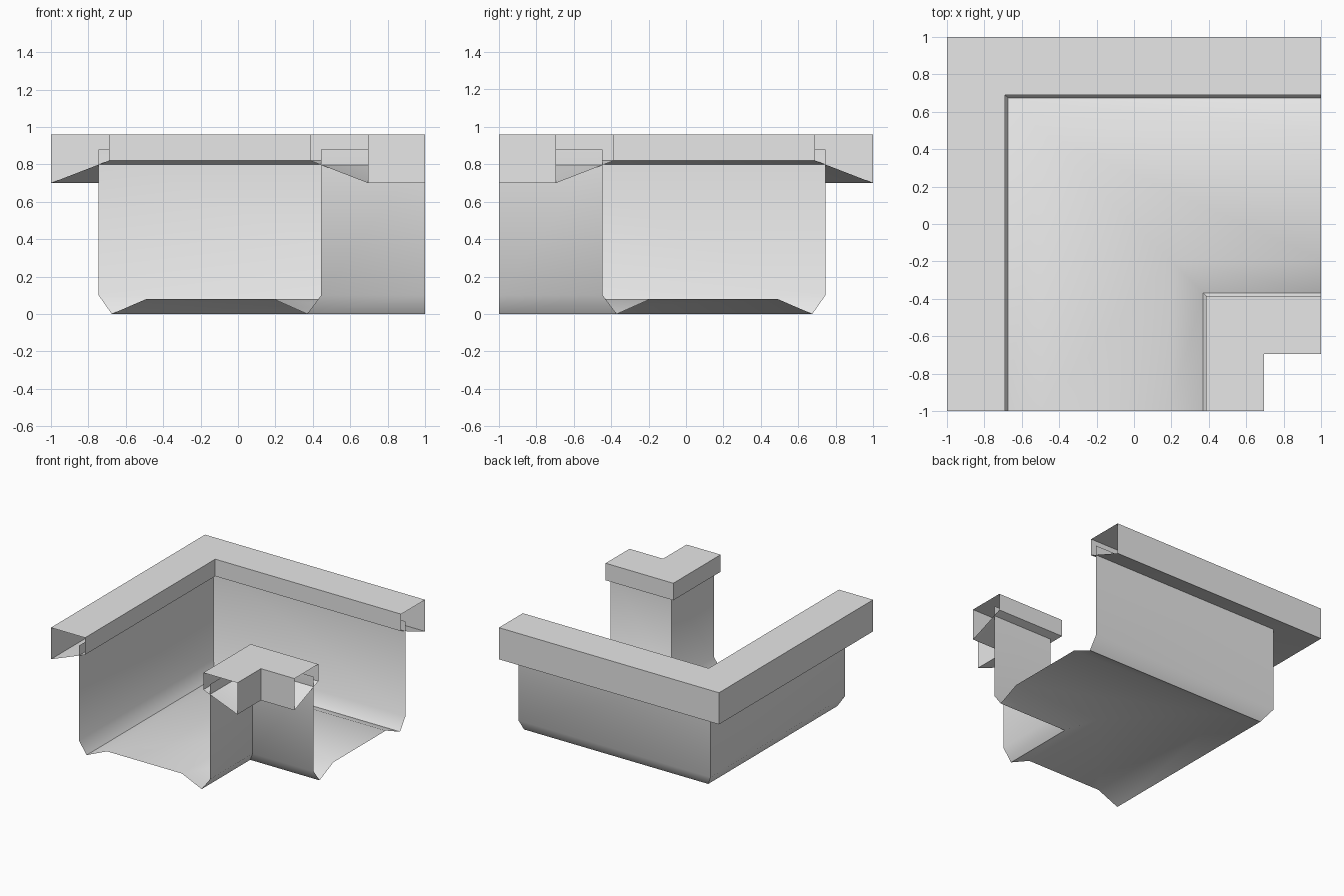
import bpy, bmesh, math

default_cube = bpy.data.objects.get("Cube")
if default_cube:
    bpy.data.objects.remove(default_cube, do_unlink=True)

# One plain concrete colour
concrete = bpy.data.materials.new("concrete_grey")
concrete.use_nodes = True
GREY = (0.8, 0.8, 0.8, 1)
concrete.diffuse_color = GREY
concrete.node_tree.nodes["Principled BSDF"].inputs["Base Color"].default_value = GREY


def corner_sweep(name, profile, closed):
    """Sweep a (offset, height) profile round a mitred right-angle corner."""
    bm = bmesh.new()
    rows = [[bm.verts.new(p) for p in ((u, -1, z), (u, -u, z), (1, -u, z))]
            for u, z in profile]
    pairs = list(zip(rows, rows[1:]))
    if closed:
        pairs.append((rows[-1], rows[0]))
    for a, b in pairs:
        for j in range(2):
            bm.faces.new((a[j], b[j], b[j + 1], a[j + 1]))
    mesh = bpy.data.meshes.new(name)
    bm.to_mesh(mesh)
    bm.free()
    mesh.materials.append(concrete)
    obj = bpy.data.objects.new(name, mesh)
    bpy.context.collection.objects.link(obj)
    bpy.ops.object.select_all(action='DESELECT')
    obj.select_set(True)
    bpy.context.view_layer.objects.active = obj
    bpy.ops.object.shade_smooth_by_angle(angle=math.radians(45))
    return obj


# Thin channel: walls, bevelled feet and raised floor
corner_sweep("channel", [(-0.745, 0.88), (-0.745, 0.10), (-0.675, 0), (-0.49, 0.08),
                         (0.19, 0.08), (0.37, 0), (0.445, 0.10), (0.445, 0.88)], False)

# Hollow, open-ended copings with sloping undersides
corner_sweep("outer_coping", [(-1, 0.70), (-1, 0.96), (-0.69, 0.96), (-0.69, 0.82)], True)
corner_sweep("inner_coping", [(0.385, 0.82), (0.385, 0.96), (0.695, 0.96), (0.695, 0.70)], True)
